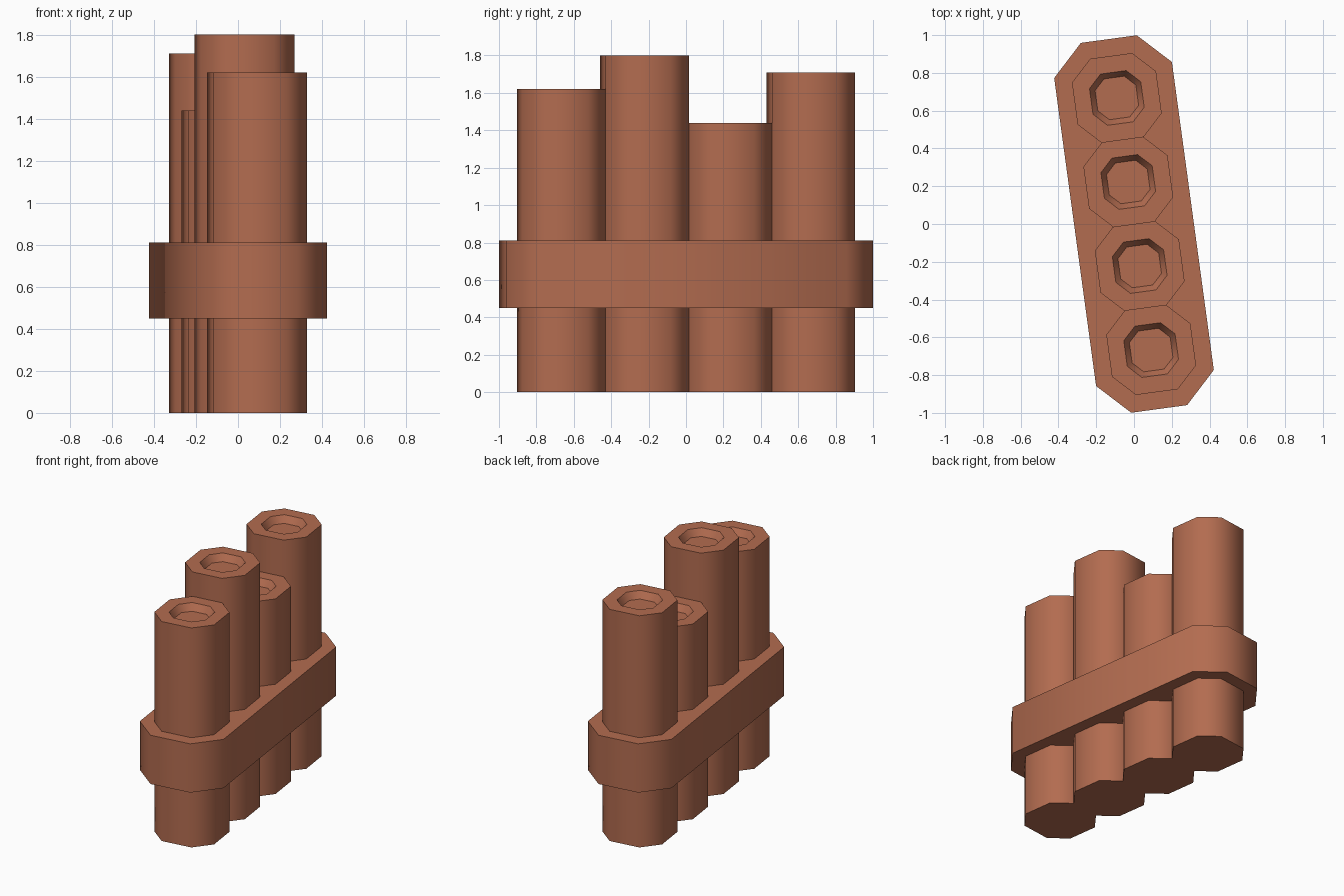
import bpy, bmesh, math
from mathutils import Matrix

if "Cube" in bpy.data.objects:
    bpy.data.objects.remove(bpy.data.objects["Cube"])

ANGLE = math.radians(7.75)   # the row is turned slightly about z
H, F = 0.2245, 0.112         # tube half width, half length of its flat side
PITCH = 0.449                # tube spacing
BORDER = 0.09                # band overhang around the tubes

clay = bpy.data.materials.new("terracotta")
clay.diffuse_color = (0.45, 0.15, 0.08, 1)
clay.use_nodes = True
clay.node_tree.nodes["Principled BSDF"].inputs["Base Color"].default_value = clay.diffuse_color


def octagon(h, f, stretch=0.0):
    """Chamfered square, counter-clockwise, lengthened along y."""
    pts = [(h, -f), (h, f), (f, h), (-f, h), (-h, f), (-h, -f), (-f, -h), (f, -h)]
    return [(x, y + math.copysign(stretch, y)) for x, y in pts]


def loft(name, rings, offset=0.0):
    """Skin a list of (outline, z) rings and cap both ends."""
    bm = bmesh.new()
    loops = [[bm.verts.new((x, y + offset, z)) for x, y in pts] for pts, z in rings]
    for a, b in zip(loops, loops[1:]):
        for i in range(8):
            j = (i + 1) % 8
            bm.faces.new((a[i], a[j], b[j], b[i]))
    bm.faces.new(loops[0][::-1])
    bm.faces.new(loops[-1])
    bmesh.ops.rotate(bm, verts=bm.verts, cent=(0, 0, 0), matrix=Matrix.Rotation(ANGLE, 3, 'Z'))
    bm.normal_update()
    # round shading across the 45 degree corners, sharp rims
    for face in bm.faces:
        face.smooth = True
    for e in bm.edges:
        e.smooth = e.calc_face_angle(0) < math.radians(50)
    mesh = bpy.data.meshes.new(name)
    bm.to_mesh(mesh)
    bm.free()
    mesh.materials.append(clay)
    obj = bpy.data.objects.new(name, mesh)
    bpy.context.collection.objects.link(obj)
    return obj


# Four tubes, front to back, each with a shallow tapered recess in the top
for i, top in enumerate((1.62, 1.80, 1.44, 1.71)):
    outer = octagon(H, F)
    rim = octagon(H * 0.61, F * 0.61)
    floor = octagon(H * 0.485, F * 0.485)
    loft(f"tube_{i + 1}", [(outer, 0), (outer, top), (rim, top), (floor, top - 0.05)],
         (i - 1.5) * PITCH)

# Band strapped around the row
band = octagon(H + BORDER, F + BORDER * math.tan(math.pi / 8), 1.5 * PITCH)
loft("band", [(band, 0.45), (band, 0.81)])
